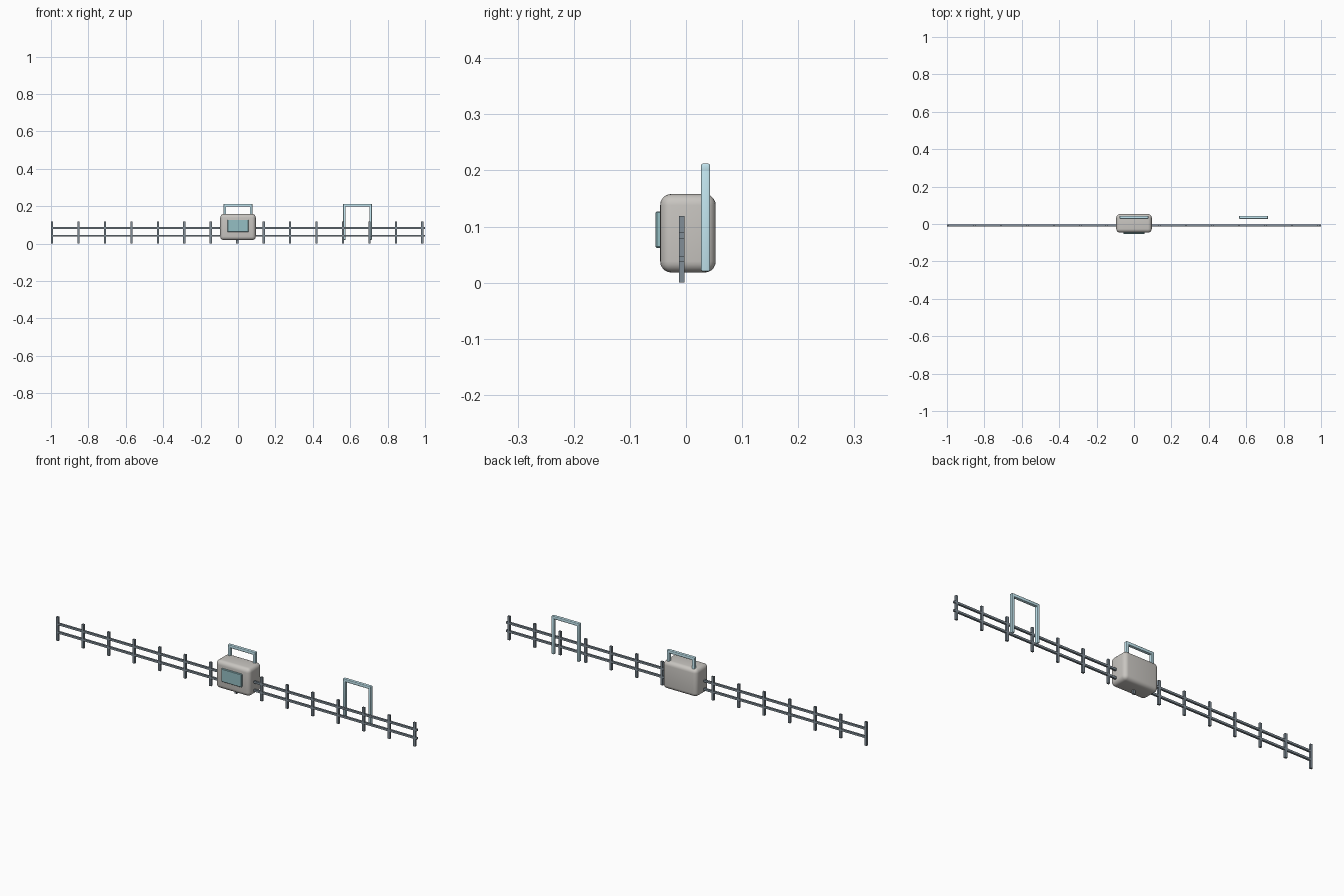
import bpy

if "Cube" in bpy.data.objects:
    bpy.data.objects.remove(bpy.data.objects["Cube"])


def material(name, rgb):
    m = bpy.data.materials.new(name)
    m.diffuse_color = (*rgb, 1)
    m.use_nodes = True
    m.node_tree.nodes["Principled BSDF"].inputs["Base Color"].default_value = m.diffuse_color
    return m


slate = material("slate", (0.22, 0.27, 0.31))
stone = material("warm_grey", (0.58, 0.56, 0.53))
teal = material("teal", (0.30, 0.52, 0.55))
sky = material("light_blue", (0.55, 0.80, 0.88))


def box(name, x, y, z, mat, bevel=0.0, segments=3):
    """Box from (min, max) ranges, optionally with rounded edges."""
    r = (x, y, z)
    bpy.ops.mesh.primitive_cube_add(size=1, location=[(a + b) / 2 for a, b in r])
    o = bpy.context.object
    o.name = name
    o.scale = [b - a for a, b in r]
    bpy.ops.object.transform_apply(location=False, rotation=False, scale=True)
    o.data.materials.append(mat)
    if bevel:
        mod = o.modifiers.new("round_edges", 'BEVEL')
        mod.width = bevel
        mod.segments = segments
        bpy.ops.object.modifier_apply(modifier=mod.name)
        bpy.ops.object.shade_smooth_by_angle()
    return o


# fence: two rails and fifteen posts
FENCE_Y = (-0.0125, -0.0025)
for name, z in (("lower_rail", 0.042), ("upper_rail", 0.084)):
    box(name, (-1, 1), FENCE_Y, (z - 0.005, z + 0.005), slate)

posts = box("fence_posts", (-1, -0.988), FENCE_Y, (0, 0.119), slate)
array = posts.modifiers.new("repeat", 'ARRAY')
array.count = 15
array.use_relative_offset = False
array.use_constant_offset = True
array.constant_offset_displace = (0.1414, 0, 0)

# rounded control cabinet with front panel
box("cabinet", (-0.095, 0.095), (-0.046, 0.053), (0.018, 0.158), stone, 0.02, 5)
box("front_panel", (-0.056, 0.056), (-0.054, -0.04), (0.062, 0.127), teal, 0.002, 1)


# tall hoops, one behind the cabinet and one along the fence
def hoop(name, cx):
    y = (0.027, 0.043)
    for side, s in (("left", -1), ("right", 1)):
        c = cx + s * 0.07
        box(f"{name}_{side}_leg", (c - 0.007, c + 0.007), y, (0.02, 0.204), sky, 0.003)
    box(f"{name}_top_bar", (cx - 0.077, cx + 0.077), y, (0.197, 0.212), sky, 0.003)


hoop("cabinet_hoop", 0.0)
hoop("fence_hoop", 0.639)
